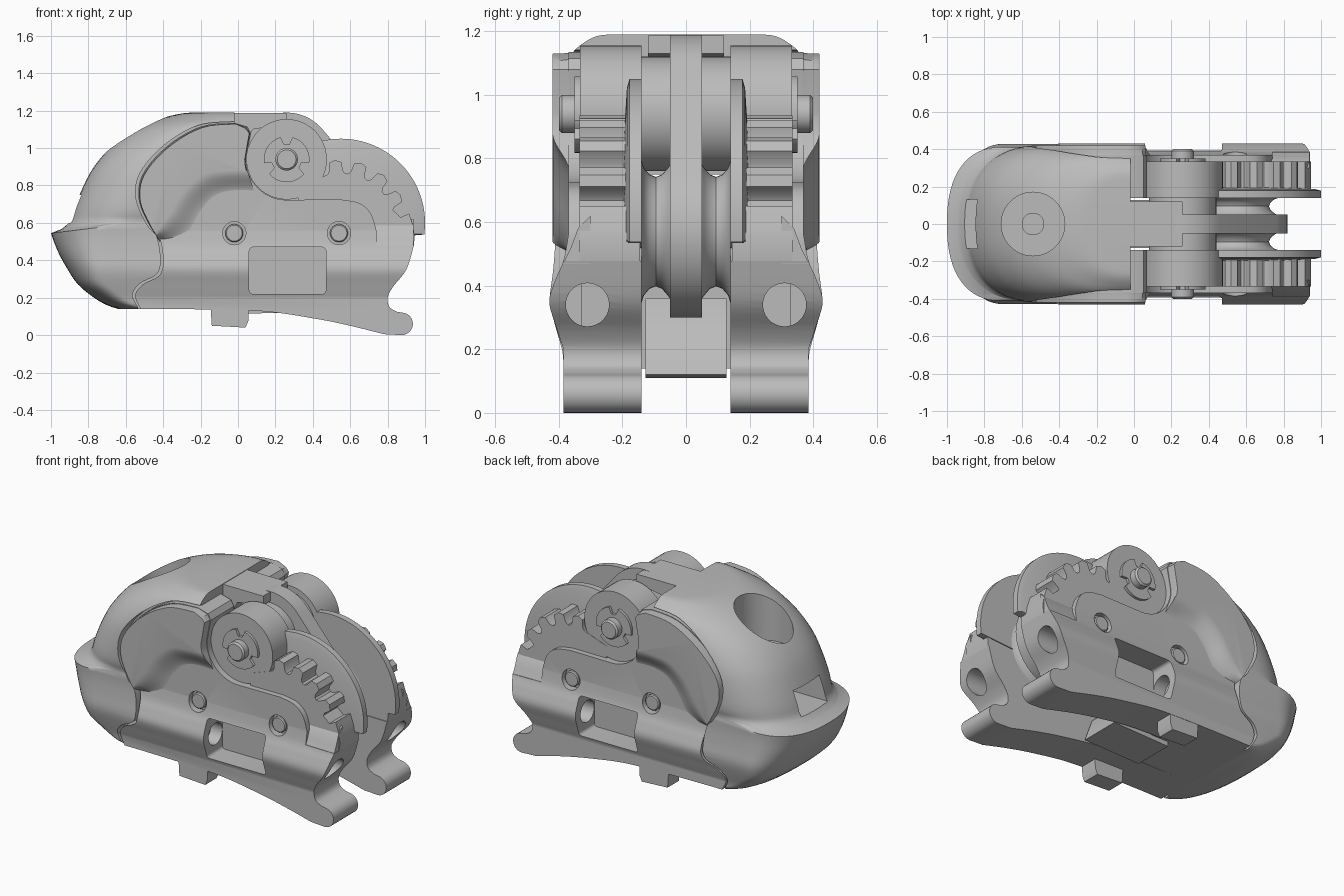
import bpy, bmesh, math
from mathutils import Vector

if "Cube" in bpy.data.objects:
    bpy.data.objects.remove(bpy.data.objects["Cube"], do_unlink=True)

grey = bpy.data.materials.new("plain_grey")
grey.use_nodes = True
grey.diffuse_color = (0.5, 0.5, 0.5, 1)
grey.node_tree.nodes["Principled BSDF"].inputs["Base Color"].default_value = (0.5, 0.5, 0.5, 1)


# ---------- helpers ----------
def loft(name, rings, mirror=False):
    """Closed solid through rings of equal point count."""
    bm = bmesh.new()
    rows = [[bm.verts.new(p) for p in ring] for ring in rings]
    n = len(rows[0])
    for a, b in zip(rows, rows[1:]):
        for i in range(n):
            j = (i + 1) % n
            bm.faces.new((a[i], a[j], b[j], b[i]))
    bm.faces.new(rows[0])
    bm.faces.new(rows[-1])
    bmesh.ops.recalc_face_normals(bm, faces=bm.faces)
    me = bpy.data.meshes.new(name)
    bm.to_mesh(me)
    bm.free()
    ob = bpy.data.objects.new(name, me)
    bpy.context.collection.objects.link(ob)
    me.materials.append(grey)
    if mirror:
        add_mirror(ob)
    return ob


def add_mirror(ob):
    mod = ob.modifiers.new("Mirror", 'MIRROR')
    mod.use_axis = (False, True, False)


def prism(name, pts, lo, hi, axis='Y', mirror=False):
    """Extrude a profile along one axis."""
    place = {'X': lambda p, t: (t, p[0], p[1]),
             'Y': lambda p, t: (p[0], t, p[1]),
             'Z': lambda p, t: (p[0], p[1], t)}[axis]
    return loft(name, [[place(p, t) for p in pts] for t in (lo, hi)], mirror)


def arc(cx, cz, r, a0, a1, n=24):
    angles = [math.radians(a0 + (a1 - a0) * i / n) for i in range(n + 1)]
    return [(cx + r * math.cos(a), cz + r * math.sin(a)) for a in angles]


def circle(cx, cz, r, n=48):
    return arc(cx, cz, r, 0, 360, n)[:-1]


def turned(name, cx, cz, steps, mirror=False):
    """Turned part along y from (y, radius) steps."""
    return loft(name, [[(x, y, z) for x, z in circle(cx, cz, r)] for y, r in steps], mirror)


def curve(pts, n=5):
    """Smooth open path through a few points."""
    p = [Vector(q) for q in pts]
    p = [p[0]] + p + [p[-1]]
    out = []
    for a, b, c, d in zip(p, p[1:], p[2:], p[3:]):
        for i in range(n):
            t = i / n
            out.append(tuple(0.5 * (2 * b + (c - a) * t + (2 * a - 5 * b + 4 * c - d) * t ** 2
                                    + (3 * b - a - 3 * c + d) * t ** 3)))
    return out + [tuple(pts[-1])]


def combine(ob, tools, operation='DIFFERENCE'):
    for tool in tools:
        mod = ob.modifiers.new("Cut", 'BOOLEAN')
        mod.operation, mod.solver, mod.object = operation, 'EXACT', tool
        bpy.context.view_layer.update()
        me = bpy.data.meshes.new_from_object(ob.evaluated_get(bpy.context.evaluated_depsgraph_get()))
        ob.modifiers.clear()
        ob.data = me
        bpy.data.objects.remove(tool, do_unlink=True)


def socket_cutter():
    return prism("cutter", circle(-0.54, 0, 0.17), 0.86, 1.4, 'Z')


AXLE = (0.26, 0.94)
WHEEL = (0.55, 0.57)
seam_top = [(-0.02, 1.135), (-0.2, 1.115), (-0.38, 1.01), (-0.51, 0.86), (-0.53, 0.72),
            (-0.47, 0.58), (-0.42, 0.52)]
seam_low = [(-0.4, 0.4), (-0.42, 0.32), (-0.51, 0.27), (-0.55, 0.21), (-0.52, 0.14)]

# ---------- domed nose housing, its lip rising towards the back ----------
layers = curve([(0.14, -0.64, 0.375), (0.16, -0.7, 0.385), (0.2, -0.77, 0.39), (0.27, -0.855, 0.41),
                (0.35, -0.91, 0.428), (0.43, -0.955, 0.42), (0.5, -0.985, 0.412), (0.545, -1.0, 0.412)], 3)
layers += curve([(0.56, -0.945, 0.408), (0.6, -0.9, 0.41), (0.68, -0.875, 0.42), (0.8, -0.825, 0.42),
                 (0.9, -0.77, 0.415), (1.0, -0.685, 0.4), (1.08, -0.58, 0.38), (1.13, -0.485, 0.36),
                 (1.165, -0.39, 0.32), (1.185, -0.3, 0.28), (1.19, -0.24, 0.24)], 3)
rings = []
for z, nose, half in layers:
    length = max(0.16, -0.7 - nose) if z < 0.55 else min(0.38, -0.03 - nose)
    lift = 0.05 * max(0, 1 - abs(z - 0.55) / 0.1)
    ring = [(-0.02, -half)]
    for i in range(33):
        a = math.pi * (i / 32 - 0.5)
        c, s = math.cos(a), math.sin(a)
        ring.append((nose + length - length * abs(c) ** 0.84, half * math.copysign(abs(s) ** 0.84, s)))
    ring.append((-0.02, half))
    rings.append([(x, y, z + lift * min(1, (x + 1) / 0.4)) for x, y in ring])
housing = loft("nose_housing", rings)

seam = [(x - 0.014, z + 0.006) for x, z in curve(seam_top + seam_low)]
recess = [(0.1, 1.145)] + seam + [(-0.53, 0.1), (0.1, 0.1)]
cuts = [prism("cutter", recess, s * 0.33, s * 0.6) for s in (1, -1)]
cuts.append(socket_cutter())
cuts.append(prism("cutter", [(-0.13, 0.6), (0.13, 0.6), (0.13, 0.75), (-0.13, 0.75)], -1.1, 0.1, 'X'))
combine(housing, cuts)
prism("socket_boss", circle(-0.54, 0, 0.06), 0.85, 0.91, 'Z')

# ---------- side panels with grip rib and feet ----------
outline = curve(seam_top + seam_low)
outline += curve([(-0.4, 0.14), (0.1, 0.13), (0.4, 0.09), (0.6, 0.05), (0.78, 0.005)])
outline += arc(0.875, 0.06, 0.06, -90, 80, 12)
outline += curve([(0.85, 0.125), (0.81, 0.15), (0.8, 0.2), (0.83, 0.26), (0.9, 0.35), (0.94, 0.478)])
outline += [(0.74, 0.48)] + curve([(0.74, 0.56), (0.71, 0.65), (0.65, 0.705), (0.55, 0.725)])
outline += arc(*AXLE, 0.217, 270, 180) + [(0.07, 1.08), (0.05, 1.115)]
panel = prism("side_panel", outline, 0.1, 0.6)

section = [(0.14, -0.1), (0.385, -0.1)]
section += curve([(0.385, 0.2), (0.408, 0.27), (0.43, 0.35), (0.41, 0.42), (0.385, 0.48), (0.37, 0.56)])
section += [(0.37, 1.3), (0.14, 1.3)]
combine(panel, [prism("cutter", section, -1.2, 1.2, 'X')], 'INTERSECT')

pocket = []
for cx, cz, a in ((0.45, 0.45, 0), (0.08, 0.45, 90), (0.08, 0.24, 180), (0.45, 0.24, 270)):
    pocket += arc(cx, cz, 0.02, a, a + 90, 5)
pins = (-0.02, 0.54)
combine(panel, [prism("cutter", pocket, 0.24, 0.6), socket_cutter(),
                prism("cutter", circle(0.31, 0.34, 0.068), -0.1, 1.2, 'X')]
        + [prism("cutter", circle(x, 0.545, 0.062), 0.335, 0.6) for x in pins])
add_mirror(panel)
for x in pins:
    turned("panel_pin", x, 0.545, [(0.3, 0.048), (0.362, 0.048), (0.368, 0.042)], True)

# raised upper cheek with a soft ramp along its lower edge
ramp = [(-0.42, 0.5), (-0.33, 0.5), (-0.25, 0.55), (-0.19, 0.65), (-0.12, 0.73), (-0.03, 0.76), (0.09, 0.76)]
crest = [(-0.44, 0.54), (-0.41, 0.59), (-0.36, 0.66), (-0.29, 0.77), (-0.18, 0.86), (-0.05, 0.88), (0.05, 0.88)]
tail = arc(*AXLE, 0.22, 205, 180, 6) + [(0.066, 1.08), (0.047, 1.112)]
tail_in = arc(*AXLE, 0.224, 197, 180, 6) + [(0.06, 1.08), (0.04, 1.105)]
base = [(x + 0.003, z - 0.003) for x, z in curve(seam_top[:-1])] + curve(ramp) + tail
face = [(x + 0.008, z - 0.006) for x, z in curve(seam_top[:-1])] + curve(crest) + tail_in
cheek = [[(x, 0.3, z) for x, z in base]]
for i in range(9):
    t = i / 8
    y = 0.368 + 0.052 * t * t * (3 - 2 * t)
    cheek.append([(x + (u - x) * t, y, z + (w - z) * t) for (x, z), (u, w) in zip(base, face)])
loft("raised_cheek", cheek, True)

# ---------- toothed sectors ----------
teeth = [(0.32, 0.478), (0.32, 0.8)]
tooth = ((9.5, 0.295), (7, 0.31), (5.5, 0.355), (0, 0.367), (-5.5, 0.355), (-7, 0.31), (-9.5, 0.295))
for angle in (95, 73, 51, 29):
    for offset, r in tooth:
        teeth += arc(*WHEEL, r, angle + offset, angle + offset, 1)[:1]
teeth += [(0.87, 0.63), (0.915, 0.65), (0.935, 0.59), (0.945, 0.53), (0.94, 0.478)]
prism("gear_sector", teeth, 0.145, 0.335, mirror=True)

# sloped shoulder between each sector and the grip rib
prism("sector_shoulder", [(0.3, 0.47), (0.386, 0.47), (0.362, 0.52), (0.34, 0.58), (0.3, 0.62)],
      0.735, 0.938, 'X', True)

# ---------- guard discs and rope pulley ----------
def guard(r):
    return arc(0.55, 0.6, r, 130, -8, 48) + [(0.5, 0.5)]

loft("guard_disc", [[(x, y, z) for x, z in guard(r)]
                    for y, r in ((0.14, 0.45), (0.178, 0.45), (0.186, 0.42), (0.2, 0.2))], True)
groove = [(0.04, 0.225), (0.058, 0.2), (0.075, 0.18), (0.095, 0.172), (0.115, 0.18), (0.132, 0.2), (0.14, 0.225)]
turned("pulley_groove", *WHEEL, groove, True)
prism("center_web", arc(*AXLE, 0.25, 38, 218) + arc(*WHEEL, 0.27, 218, 398), -0.05, 0.05)

# ---------- hinge drums, axle and clips ----------
turned("inner_drum", *AXLE, [(0.045, 0.18), (0.145, 0.18)], True)
turned("outer_drum", *AXLE, [(0.14, 0.215), (0.333, 0.215)], True)
turned("axle_end", *AXLE, [(0.3, 0.06), (0.39, 0.06), (0.4, 0.05)], True)
clip = []
for i in range(72):
    a = i * 5
    notch = any(abs(a - c) < 14 for c in (90, 205, 335))
    clip += arc(*AXLE, 0.08 if notch else 0.122, a, a, 1)[:1]
prism("retaining_clip", clip, 0.325, 0.35, mirror=True)
prism("hinge_bracket", [(-0.12, 0.95), (0.0, 0.95), (0.08, 1.1), (0.26, 1.13), (0.26, 1.187), (-0.12, 1.187)],
      -0.12, 0.12)

# ---------- floor wedge and lower tabs ----------
prism("floor_wedge", [(-0.15, 0.36), (-0.14, 0.11), (0.25, 0.12), (0.2, 0.26), (0.1, 0.36)], -0.128, 0.128)
prism("lower_tab", [(-0.15, 0.2), (-0.14, 0.05), (0.04, 0.04), (0.055, 0.075), (0.06, 0.2)],
      0.27, 0.383, mirror=True)

# ---------- shading ----------
for ob in bpy.context.scene.objects:
    ob.select_set(ob.type == 'MESH')
    if ob.type == 'MESH':
        bpy.context.view_layer.objects.active = ob
bpy.ops.object.shade_smooth_by_angle(angle=math.radians(32))
